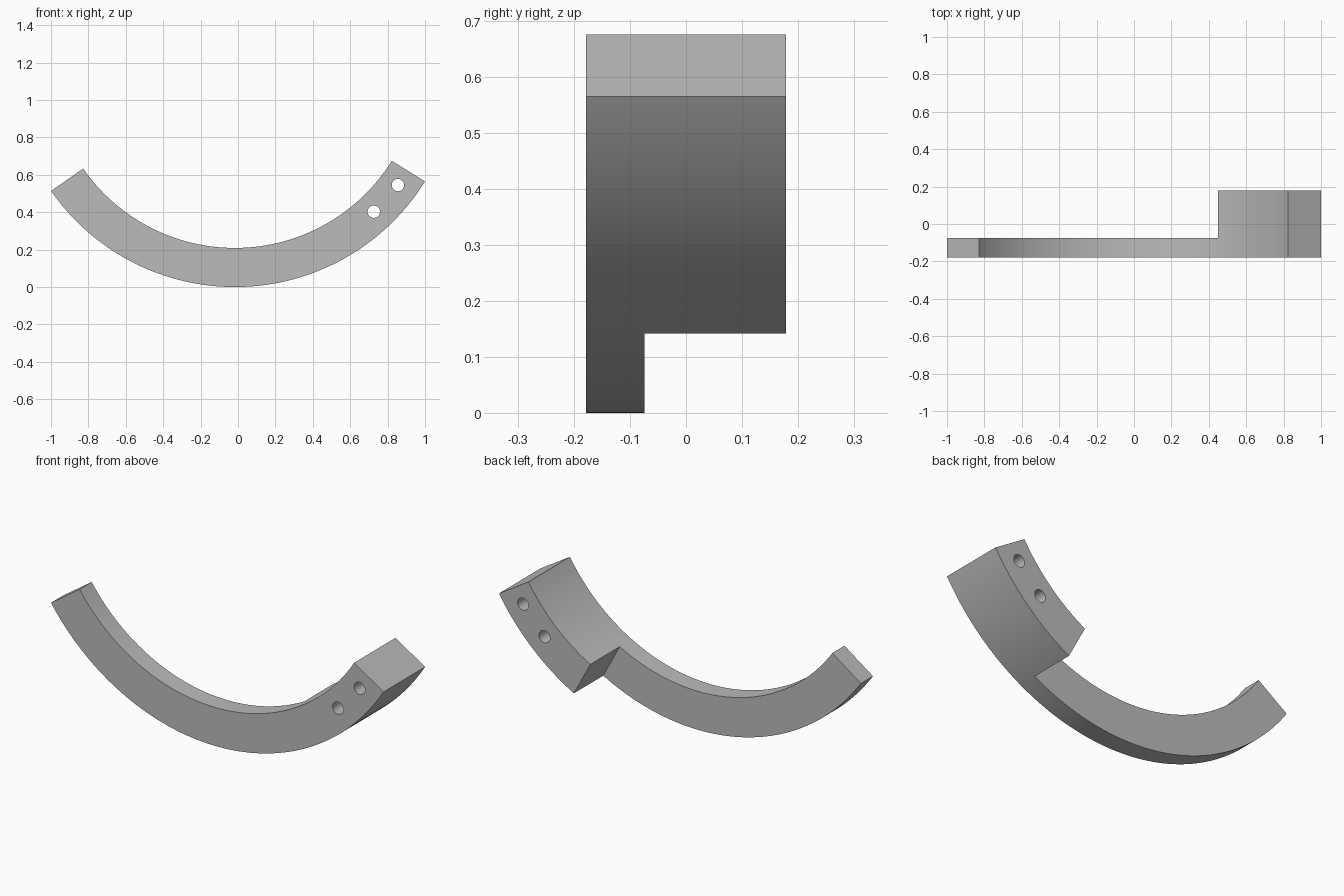
import bpy, bmesh
from math import radians, cos, sin, pi

default = bpy.data.objects.get("Cube")
if default:
    bpy.data.objects.remove(default, do_unlink=True)

CX, CZ = -0.0165, 1.197          # arc centre
R_OUT, R_IN = 1.197, 0.988
A_START, A_STEP, A_END = 214.8, 298.2, 328.1
Y_FRONT, Y_STEP, Y_BACK = -0.178, -0.074, 0.178

mat = bpy.data.materials.new("plain grey")
mat.use_nodes = True
grey = (0.5, 0.5, 0.5, 1)
mat.diffuse_color = grey
mat.node_tree.nodes["Principled BSDF"].inputs["Base Color"].default_value = grey


def extrude_back(bm, faces, depth):
    out = bmesh.ops.extrude_face_region(bm, geom=faces)["geom"]
    verts = [g for g in out if isinstance(g, bmesh.types.BMVert)]
    bmesh.ops.translate(bm, verts=verts, vec=(0, depth, 0))
    return [g for g in out if isinstance(g, bmesh.types.BMFace)]


# Flat arc band, with a division exactly where the thick end begins
n_thin, n_thick = 64, 24
angles = [A_START + (A_STEP - A_START) * i / n_thin for i in range(n_thin)]
angles += [A_STEP + (A_END - A_STEP) * i / n_thick for i in range(n_thick + 1)]

bm = bmesh.new()
pairs = []
for a in map(radians, angles):
    pairs.append([bm.verts.new((CX + r * cos(a), Y_FRONT, CZ + r * sin(a)))
                  for r in (R_OUT, R_IN)])
band = [bm.faces.new((p[0], q[0], q[1], p[1])) for p, q in zip(pairs, pairs[1:])]

# Thin plate, then the thick mounting block at the left end
back = extrude_back(bm, band, Y_STEP - Y_FRONT)
x_split = CX + R_IN * cos(radians(A_STEP))
block = [f for f in back if min(v.co.x for v in f.verts) > x_split - 0.001]
extrude_back(bm, block, Y_BACK - Y_STEP)
bmesh.ops.recalc_face_normals(bm, faces=bm.faces)

mesh = bpy.data.meshes.new("curved_bracket")
bm.to_mesh(mesh)
bm.free()
mesh.materials.append(mat)
bracket = bpy.data.objects.new("curved_bracket", mesh)
bpy.context.collection.objects.link(bracket)
bpy.context.view_layer.objects.active = bracket

# Two bolt holes through the block
for i, (x, z) in enumerate([(0.726, 0.403), (0.855, 0.545)]):
    bpy.ops.mesh.primitive_cylinder_add(vertices=40, radius=0.033, depth=1,
                                        location=(x, 0, z), rotation=(pi / 2, 0, 0))
    cutter = bpy.context.object
    cutter.name = f"bolt_hole_cutter_{i + 1}"
    cutter.data.materials.append(mat)
    cutter.hide_render = True
    mod = bracket.modifiers.new("bolt_hole", "BOOLEAN")
    mod.operation, mod.solver, mod.object = "DIFFERENCE", "EXACT", cutter
    bpy.context.view_layer.objects.active = bracket
    bpy.ops.object.modifier_apply(modifier=mod.name)
    bpy.data.objects.remove(cutter, do_unlink=True)

bpy.ops.object.select_all(action="DESELECT")
bracket.select_set(True)
bpy.ops.object.shade_smooth_by_angle(angle=radians(30))
